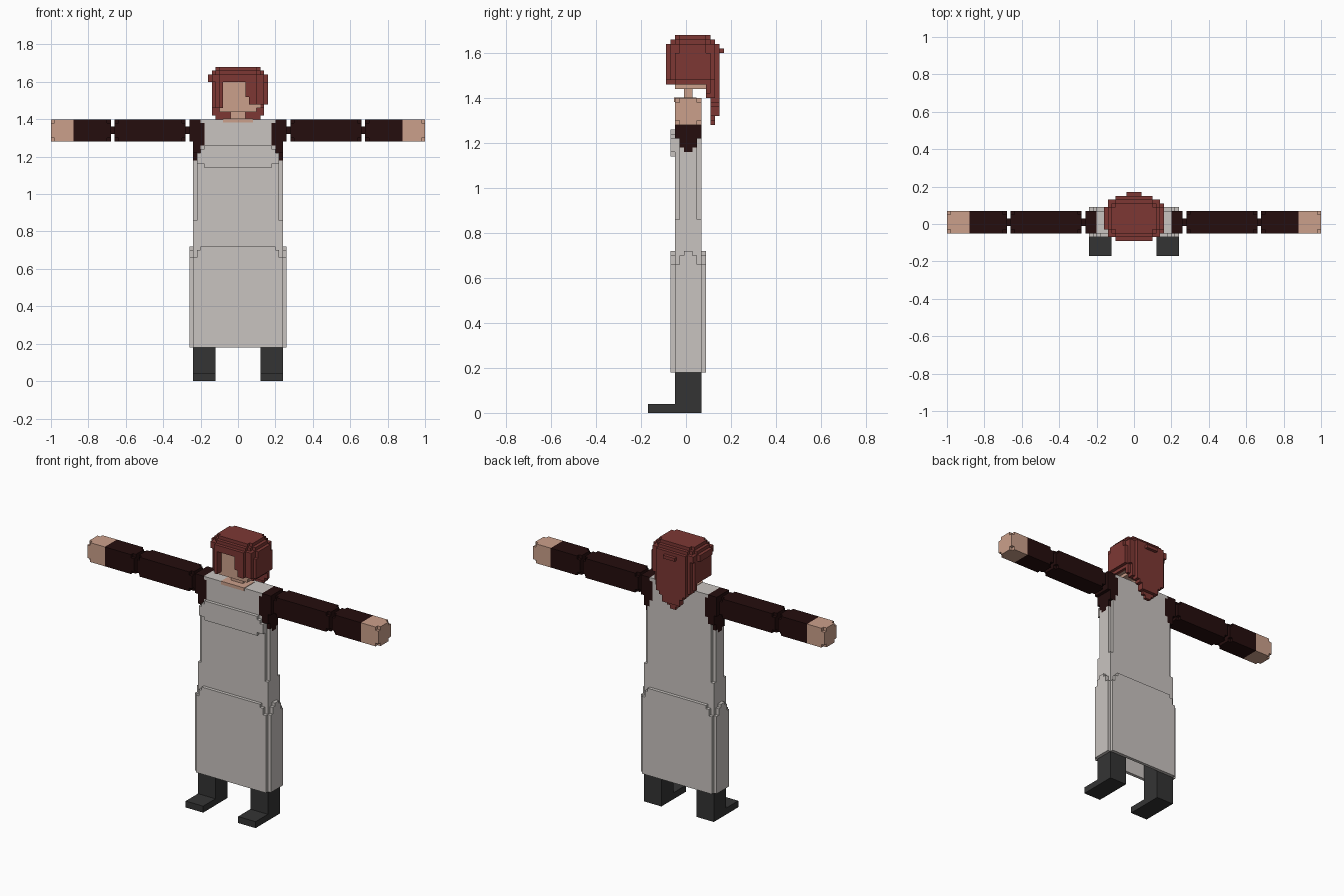
import bpy, bmesh, math
from mathutils import Vector

if "Cube" in bpy.data.objects:
    bpy.data.objects.remove(bpy.data.objects["Cube"])

S = 0.02  # size of one block


def material(name, color):
    m = bpy.data.materials.new(name)
    m.diffuse_color = (*color, 1)
    m.use_nodes = True
    m.node_tree.nodes["Principled BSDF"].inputs["Base Color"].default_value = m.diffuse_color
    return m


HAIR = material("auburn hair", (0.205, 0.039, 0.034))
SKIN = material("skin", (0.60, 0.352, 0.258))
CLOTH = material("pale cloth", (0.584, 0.552, 0.527))
SLEEVE = material("dark sleeve", (0.018, 0.004, 0.004))
BOOT = material("charcoal boot", (0.034, 0.034, 0.034))

DIRS = [(1, 0, 0), (-1, 0, 0), (0, 1, 0), (0, -1, 0), (0, 0, 1), (0, 0, -1)]


def blocks(name, mat, lo, hi, keep=lambda x, y, z: True):
    """Outer skin of all blocks in the box lo..hi whose centre passes keep."""
    n = [round((b - a) / S) for a, b in zip(lo, hi)]
    pos = lambda c: Vector([lo[k] + S * c[k] for k in range(3)])
    cells = {(i, j, k) for i in range(n[0]) for j in range(n[1]) for k in range(n[2])
             if keep(*pos((i + .5, j + .5, k + .5)))}
    bm = bmesh.new()
    verts = {}

    def vert(c):
        if c not in verts:
            verts[c] = bm.verts.new(pos(c))
        return verts[c]

    for c in cells:
        for d in DIRS:
            if tuple(c[k] + d[k] for k in range(3)) in cells:
                continue
            a = next(k for k in range(3) if d[k])
            u, v = (a + 1) % 3, (a + 2) % 3
            quad = []
            for su, sv in ((0, 0), (1, 0), (1, 1), (0, 1)):
                p = list(c)
                p[a] += d[a] > 0
                p[u] += su
                p[v] += sv
                quad.append(vert(tuple(p)))
            bm.faces.new(quad if d[a] > 0 else quad[::-1])
    # merge the flat areas into large faces
    bmesh.ops.dissolve_limit(bm, angle_limit=0.01, verts=bm.verts[:], edges=bm.edges[:])
    me = bpy.data.meshes.new(name)
    bm.to_mesh(me)
    bm.free()
    me.materials.append(mat)
    ob = bpy.data.objects.new(name, me)
    bpy.context.collection.objects.link(ob)
    return ob


def side_blocks(name, mat, x0, x1, y, z, keep=lambda x, y, z: True):
    """Matching left and right parts; keep sees the distance from the middle."""
    for tag, s in (("right", 1), ("left", -1)):
        xs = sorted((s * x0, s * x1))
        blocks(f"{tag}_{name}", mat, (xs[0], y[0], z[0]), (xs[1], y[1], z[1]),
               lambda x, y, z: keep(abs(x), y, z))


BODY_Y = (-0.05, 0.07)
ARM_Z = (1.28, 1.40)


# Sleeve cap set into the torso, stepped along its lower edge
def in_shoulder(x, y, z):
    if x > 0.24:
        return z > 1.28
    d = abs(y - 0.01)
    bottom = 1.22 if d > 0.04 else 1.18 if d > 0.02 else 1.16
    if x < 0.20:
        return x > 0.18 and 1.26 < z < 1.38
    return z > max(bottom, 1.20 if x < 0.22 else 1.16)


# Torso with trimmed upright corners above the waist
def in_torso(x, y, z):
    if in_shoulder(abs(x), y, z):
        return False
    return not (z > 0.86 and abs(x) > 0.22 and abs(y - 0.01) > 0.04)


blocks("torso", CLOTH, (-0.24, BODY_Y[0], 0.66), (0.24, BODY_Y[1], 1.40), in_torso)

# Raised chest panel
blocks("chest_panel", CLOTH, (-0.22, -0.07, 1.14), (0.22, -0.05, 1.26),
       lambda x, y, z: abs(x) < 0.18 or (1.16 < z < 1.24 and (abs(x) < 0.20 or z < 1.22)))


# Skirt made of four thin hanging panels with stepped tops
def front_top(x, y, z):
    return z < (0.72 if abs(x) < 0.20 else 0.70 if abs(x) < 0.22 else 0.66)


def side_top(x, y, z):
    d = abs(y - 0.01)
    return z < (0.72 if d < 0.02 else 0.70 if d < 0.04 else 0.66)


blocks("skirt_front", CLOTH, (-0.24, -0.07, 0.18), (0.24, -0.05, 0.72), front_top)
blocks("skirt_back", CLOTH, (-0.24, 0.07, 0.18), (0.24, 0.09, 0.72), front_top)
side_blocks("skirt_side", CLOTH, 0.24, 0.26, BODY_Y, (0.18, 0.72), side_top)

# Legs with flat toes
side_blocks("boot", BOOT, 0.12, 0.24, (-0.17, 0.07), (0, 0.66),
            lambda x, y, z: y > -0.05 or z < 0.04)

# Arms: shoulder, upper arm, forearm and hand linked by thin joints
side_blocks("shoulder", SLEEVE, 0.18, 0.26, BODY_Y, (1.16, 1.40), in_shoulder)
for joint, x in (("shoulder_joint", 0.26), ("elbow_joint", 0.66)):
    side_blocks(joint, SLEEVE, x, x + 0.02, (-0.01, 0.03), (1.32, 1.36))


def trimmed(*ends):
    """Drop the corner blocks at the given arm ends."""
    def keep(x, y, z):
        corner = abs(y - 0.01) > 0.04 and abs(z - 1.34) > 0.04
        return not (corner and any(abs(x - e) < 0.02 for e in ends))
    return keep


side_blocks("upper_arm", SLEEVE, 0.28, 0.66, BODY_Y, ARM_Z, trimmed(0.28, 0.66))
side_blocks("forearm", SLEEVE, 0.68, 0.88, BODY_Y, ARM_Z, trimmed(0.68))
side_blocks("hand", SKIN, 0.88, 1.00, BODY_Y, ARM_Z, trimmed(1.00))

# Neck, neckline and head
blocks("neck", SKIN, (-0.04, -0.01, 1.40), (0.04, 0.03, 1.44))
neckline = blocks("neckline", SKIN, (-0.08, -0.05, 1.38), (0.08, 0.05, 1.40))
neckline.location = (0, -0.003, 0.003)
blocks("head", SKIN, (-0.12, -0.05, 1.44), (0.12, 0.09, 1.62),
       lambda x, y, z: not (abs(x) > 0.10 and (abs(y - 0.02) > 0.06 or z < 1.46)))


# Hair: rounded cap, side locks, a sweeping fringe and a pointed back
def in_hair(x, y, z):
    if z > 1.60:
        rx, ry = (0.13, 0.09) if z > 1.66 else (0.15, 0.11) if z > 1.64 else (0.165, 0.125)
        if abs(x) < 0.04 and 0.14 < y < 0.17 and z < 1.62:
            return True
        return abs(x / rx) ** 2.5 + abs((y - 0.03) / ry) ** 2.5 < 1
    rx = 0.16 if x > 0 and z > 1.48 else 0.14
    if abs(x / rx) ** 3.5 + abs((y - 0.03) / 0.12) ** 3.5 >= 1:
        return False
    if y > 0.09:
        depth = 0.13 if z < 1.32 else 0.15
        return z > 1.28 + 1.2 * (abs(x) - 0.01) and y < depth and (y > 0.11 or z > 1.40)
    if y < -0.05:
        if x < 0:
            return x < -0.08 and z > 1.46
        return x > (0.04 if z > 1.52 else 0.06) and z > 1.48
    return z > 1.46 and abs(x) > (0.10 if abs(y - 0.02) > 0.06 else 0.12)


blocks("hair", HAIR, (-0.18, -0.11, 1.28), (0.18, 0.17, 1.68), in_hair)
